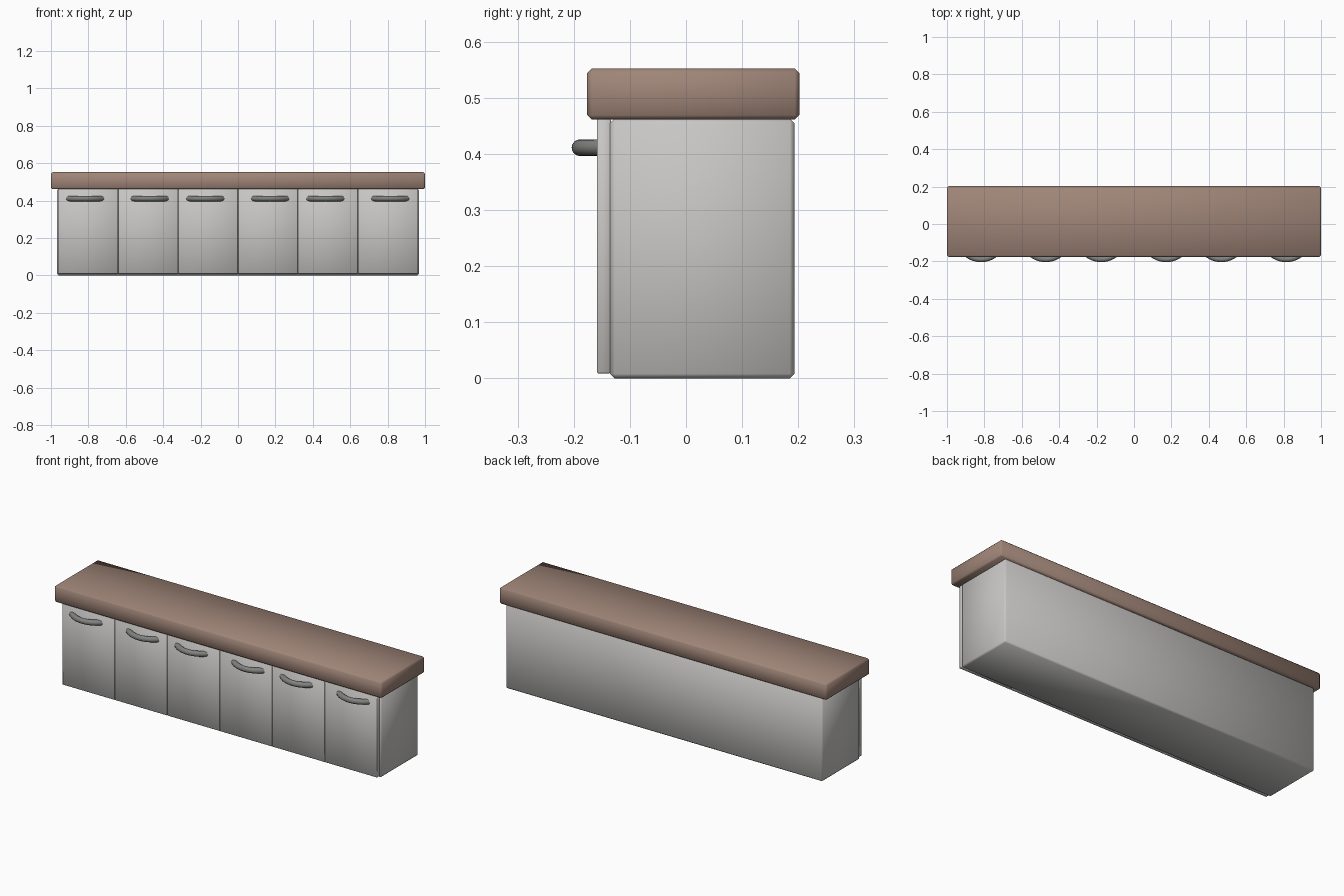
import bpy
import bmesh
import math

if "Cube" in bpy.data.objects:
    bpy.data.objects.remove(bpy.data.objects["Cube"])


def material(name, rgb):
    m = bpy.data.materials.new(name)
    m.diffuse_color = (*rgb, 1.0)
    m.use_nodes = True
    m.node_tree.nodes["Principled BSDF"].inputs["Base Color"].default_value = m.diffuse_color
    return m


GREY = material("painted_grey", (0.58, 0.57, 0.56))
BROWN = material("brown_worktop", (0.35, 0.235, 0.187))
STEEL = material("dark_steel", (0.22, 0.22, 0.215))


def finish(bm, name, mat, angle):
    bmesh.ops.recalc_face_normals(bm, faces=bm.faces)
    me = bpy.data.meshes.new(name)
    bm.to_mesh(me)
    bm.free()
    me.materials.append(mat)
    ob = bpy.data.objects.new(name, me)
    bpy.context.collection.objects.link(ob)
    bpy.ops.object.select_all(action='DESELECT')
    ob.select_set(True)
    bpy.context.view_layer.objects.active = ob
    bpy.ops.object.shade_smooth_by_angle(angle=math.radians(angle))
    return ob


def box(name, mat, x0, x1, y0, y1, z0, z1, bevel):
    """Box with chamfered edges."""
    bm = bmesh.new()
    bmesh.ops.create_cube(bm, size=1)
    for v in bm.verts:
        v.co = ((x0 + x1) / 2 + v.co.x * (x1 - x0),
                (y0 + y1) / 2 + v.co.y * (y1 - y0),
                (z0 + z1) / 2 + v.co.z * (z1 - z0))
    bmesh.ops.bevel(bm, geom=bm.edges[:], offset=bevel, segments=1,
                    affect='EDGES', profile=0.5)
    return finish(bm, name, mat, 50)


def handle(name, cx):
    """Bowed tube whose ends sink into the door."""
    bow, r, cy, cz = 0.124, 0.0148, -0.065, 0.411
    half, steps, sides = math.radians(49), 20, 16
    bm = bmesh.new()
    rings = []
    for i in range(steps + 1):
        a = -half + 2 * half * i / steps
        ring = []
        for j in range(sides):
            t = 2 * math.pi * j / sides
            rad = bow + r * math.cos(t)
            ring.append(bm.verts.new((cx + rad * math.sin(a),
                                      cy - rad * math.cos(a),
                                      cz + r * math.sin(t))))
        rings.append(ring)
    for p, q in zip(rings, rings[1:]):
        for j in range(sides):
            k = (j + 1) % sides
            bm.faces.new((p[j], p[k], q[k], q[j]))
    bm.faces.new(rings[0])
    bm.faces.new(rings[-1])
    return finish(bm, name, STEEL, 40)


# Worktop and cabinet body
box("worktop", BROWN, -1.0, 1.0, -0.176, 0.202, 0.461, 0.552, 0.008)
box("cabinet_body", GREY, -0.968, 0.968, -0.135, 0.193, 0.0, 0.463, 0.008)

# Six doors, each with a handle
DOOR_W = 0.3205
HANDLES = (-0.818, -0.472, -0.175, 0.172, 0.467, 0.814)
for i, hx in enumerate(HANDLES):
    left = (i - 3) * DOOR_W
    box(f"door_{i + 1}", GREY, left + 0.001, left + DOOR_W - 0.001,
        -0.159, -0.134, 0.009, 0.462, 0.002)
    handle(f"handle_{i + 1}", hx)
